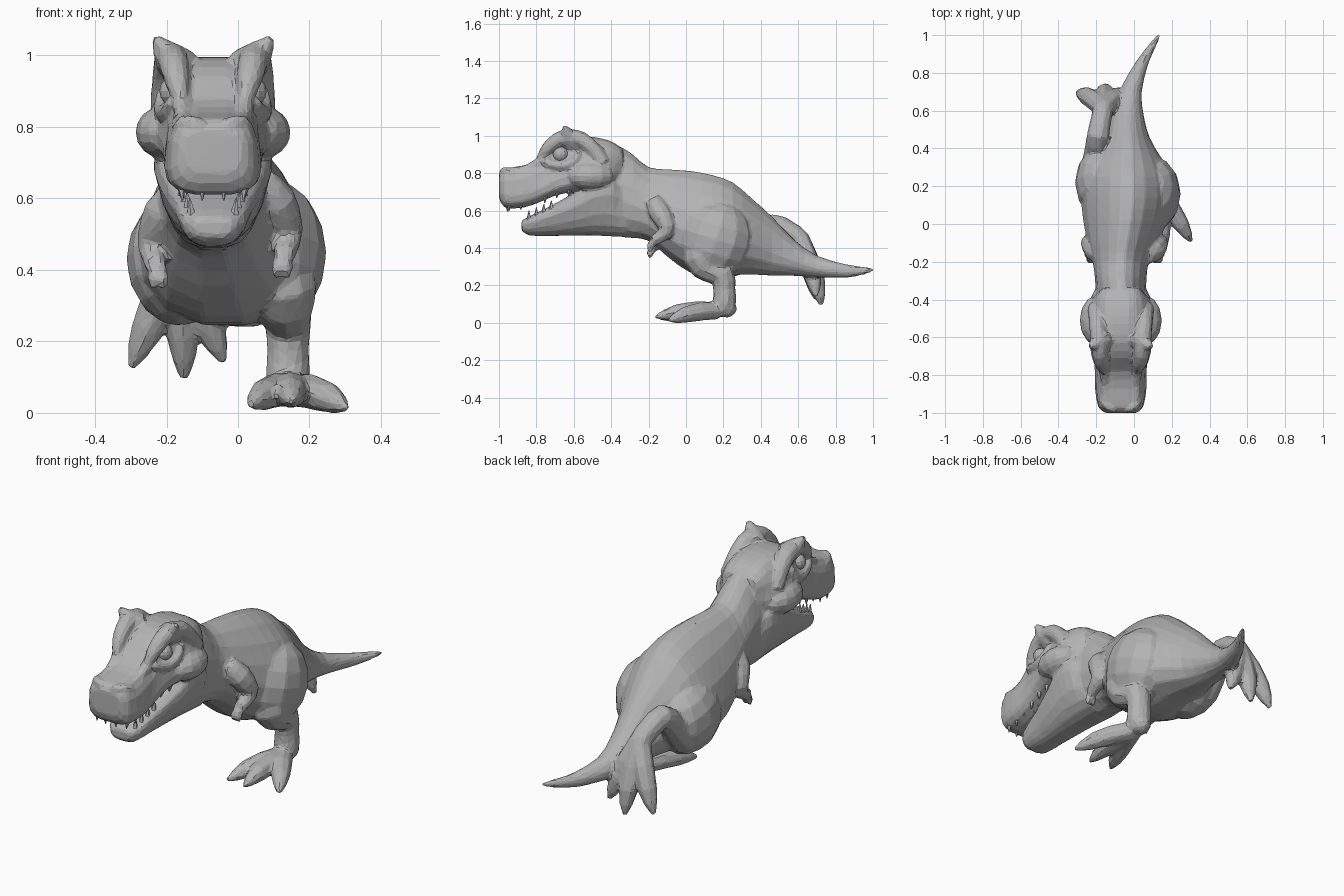
import bpy
import bmesh
from math import cos, sin, pi, copysign
from mathutils import Vector

if "Cube" in bpy.data.objects:
    bpy.data.objects.remove(bpy.data.objects["Cube"], do_unlink=True)

# One grey skin colour for everything
skin = bpy.data.materials.new("grey_skin")
skin.use_nodes = True
colour = (.45, .45, .45, 1)
skin.diffuse_color = colour
skin.node_tree.nodes["Principled BSDF"].inputs["Base Color"].default_value = colour

HEAD_X = -.07
flesh = []  # parts fused into one hide at the end


def skin_rings(name, rings):
    """Bridge equally long rings of points into a capped, flat-shaded mesh."""
    bm = bmesh.new()
    loops = [[bm.verts.new(p) for p in ring] for ring in rings]
    count = len(rings[0])
    for a, b in zip(loops, loops[1:]):
        for i in range(count):
            j = (i + 1) % count
            bm.faces.new((a[i], a[j], b[j], b[i]))
    bm.faces.new(loops[0])
    bm.faces.new(loops[-1])
    bmesh.ops.recalc_face_normals(bm, faces=bm.faces)
    mesh = bpy.data.meshes.new(name)
    bm.to_mesh(mesh)
    bm.free()
    mesh.materials.append(skin)
    obj = bpy.data.objects.new(name, mesh)
    bpy.context.collection.objects.link(obj)
    return obj


def refine(rows):
    """Insert a smooth in-between row after each row."""
    out = []
    last = len(rows) - 1
    for i in range(last):
        before, a, b, after = rows[max(i - 1, 0)], rows[i], rows[i + 1], rows[min(i + 2, last)]
        out.append(a)
        out.append(tuple((9 * (q + r) - p - s) / 16
                         for p, q, r, s in zip(before, a, b, after)))
    out.append(rows[-1])
    return out


def loft(name, rows, sides=16, power=1.0):
    """Rows along y: y, centre x, bottom z, top z, half width, narrowing to the top."""
    rings = []
    for y, x, low, high, half, taper in refine(rows):
        ring = []
        for i in range(sides):
            angle = 2 * pi * (i + .5) / sides
            c, s = cos(angle), sin(angle)
            c = copysign(abs(c) ** power, c)
            s = copysign(abs(s) ** power, s)
            ring.append((x + half * c * (1 - taper * s), y,
                         (low + high) / 2 + s * (high - low) / 2))
        rings.append(ring)
    flesh.append(skin_rings(name, rings))


def round_tube(name, path, sides):
    """Round tube through points given as x, y, z, radius."""
    points = [Vector(p[:3]) for p in path]
    rings = []
    side = None
    old = None
    for i, p in enumerate(points):
        along = (points[min(i + 1, len(points) - 1)] - points[max(i - 1, 0)]).normalized()
        if side is None:
            side = along.orthogonal().normalized()
        else:
            side = old.rotation_difference(along) @ side
        old = along
        up = along.cross(side)
        rings.append([p + path[i][3] * (cos(2 * pi * k / sides) * side
                                        + sin(2 * pi * k / sides) * up) for k in range(sides)])
    return skin_rings(name, rings)


def limb(name, path, sides=10):
    flesh.append(round_tube(name, refine(path), sides))


def toe(name, base, tip, lift, width):
    """Fleshy toe that arches by lift and ends in a claw."""
    a, b = Vector(base), Vector(tip)
    path = []
    for t, size in ((0, .95), (.35, 1), (.65, .9), (.85, .6), (1, .2)):
        p = a.lerp(b, t) + Vector(lift) * sin(pi * t)
        path.append((*p, width * size))
    flesh.append(round_tube(name, path, 8))


def tooth(name, base, tip, width):
    round_tube(name, [(*base, width), (*tip, .002)], 5)


def ball(name, place, size):
    bpy.ops.mesh.primitive_uv_sphere_add(segments=12, ring_count=8, radius=1, location=place)
    obj = bpy.context.object
    obj.name = name
    obj.scale = size
    obj.data.materials.append(skin)
    return obj


# Neck, trunk and tail
loft("body", [
    (-.48, HEAD_X, .54, .975, .12, .15),
    (-.36, HEAD_X, .46, .95, .13, .2),
    (-.28, HEAD_X, .45, .9, .135, .2),
    (-.2, HEAD_X, .435, .835, .145, .25),
    (-.1, -.06, .35, .825, .18, .3),
    (.02, -.045, .265, .817, .215, .33),
    (.14, -.035, .24, .795, .235, .33),
    (.25, -.035, .25, .755, .225, .32),
    (.35, -.035, .255, .67, .175, .25),
    (.46, -.035, .25, .57, .115, .2),
    (.58, -.035, .25, .445, .085, .15),
    (.7, -.02, .243, .36, .061, .1),
    (.85, .04, .24, .315, .037, 0),
    (.95, .1, .257, .3, .022, 0),
    (1, .13, .275, .295, .009, 0)])

# Skull with upper jaw
loft("skull", [
    (-1, HEAD_X, .67, .79, .08, 0),
    (-.97, HEAD_X, .615, .825, .118, .05),
    (-.87, HEAD_X, .615, .842, .134, .08),
    (-.78, HEAD_X, .645, .878, .132, .14),
    (-.71, HEAD_X, .675, .945, .135, .2),
    (-.63, HEAD_X, .695, .988, .145, .25),
    (-.53, HEAD_X, .715, .998, .165, .32),
    (-.45, HEAD_X, .725, .987, .165, .32),
    (-.39, HEAD_X, .74, .967, .14, .2),
    (-.34, HEAD_X, .76, .93, .1, 0)], power=.58)

# Lower jaw and throat
loft("lower_jaw", [
    (-.88, HEAD_X, .495, .545, .05, 0),
    (-.84, HEAD_X, .467, .57, .085, -.2),
    (-.72, HEAD_X, .463, .628, .104, -.3),
    (-.58, HEAD_X, .467, .71, .135, -.3),
    (-.48, HEAD_X, .465, .79, .153, -.3),
    (-.39, HEAD_X, .46, .8, .15, -.25),
    (-.32, HEAD_X, .46, .75, .12, 0)], power=.72)

# Paired head details
for s, label in ((1, "left"), (-1, "right")):
    def at(x, y, z, *radius):
        return (HEAD_X + s * x, y, z, *radius)

    limb(label + "_brow", [
        at(.09, -.78, .88, .02), at(.1, -.745, .925, .035), at(.11, -.69, .975, .042),
        at(.115, -.63, .99, .045), at(.122, -.56, .98, .045), at(.13, -.49, .92, .042),
        at(.14, -.44, .85, .038)])
    limb(label + "_brow_horn", [
        at(.09, -.6, .965, .06), at(.125, -.63, 1.0, .045), at(.163, -.65, 1.05, .012)])
    limb(label + "_lower_lid", [
        at(.115, -.76, .87, .018), at(.125, -.72, .848, .024), at(.138, -.66, .84, .026),
        at(.142, -.6, .862, .024), at(.135, -.57, .91, .018)])
    ball(label + "_eye", at(.108, -.67, .9), (.042, .042, .042))
    flesh.append(ball(label + "_cheek", at(.135, -.51, .785), (.083, .13, .075)))
    limb(label + "_nostril_rim", [
        at(.02, -.98, .79, .014), at(.045, -.98, .808, .02), at(.08, -.955, .81, .024),
        at(.1, -.92, .79, .018)])
    limb(label + "_snout_ridge", [
        at(.075, -.93, .805, .028), at(.08, -.85, .82, .026), at(.09, -.77, .87, .026)])

    # Teeth along both jaws
    for i in range(6):
        t = i / 5
        y = -.94 + .32 * t
        lip = .63 + .08 * t
        size = .035 - .012 * t + .01 * (i % 2)
        tooth(label + "_upper_tooth", at(.09 + .025 * t, y, lip + .02),
              at(.085 + .025 * t, y - .008, lip - size), .018)
        if i < 4:
            y = -.84 + .2 * t
            tooth(label + "_lower_tooth", at(.06 + .04 * t, y, .55 + .1 * t),
                  at(.065 + .04 * t, y, .6 + .09 * t), .014)
    tooth(label + "_front_tooth", at(.03, -.96, .65), at(.03, -.955, .595), .016)

# Small arms with two clawed fingers, mirrored about the chest
for s, drop, label in ((1, 0, "left"), (-1, .03, "right")):
    def arm(x, y, z, *radius):
        return (-.05 + s * x, y, z - drop, *radius)

    limb(label + "_arm", [
        arm(.11, -.17, .65, .045), arm(.155, -.14, .59, .06), arm(.187, -.1, .51, .047),
        arm(.185, -.13, .465, .035), arm(.18, -.175, .44, .03)])
    for x in (.155, .19):
        toe(label + "_finger", arm(.175, -.165, .445), arm(x, -.19, .375), (0, -.012, 0), .022)

# Broad thighs set into the hips
for place, size, label in (
        ((.1, .16, .445), (.148, .2, .205), "left"),
        ((-.165, .22, .43), (.148, .2, .185), "right")):
    thigh = ball(label + "_thigh", place, size)
    thigh.rotation_euler.x = -.3
    flesh.append(thigh)

# Planted left leg
limb("left_leg", [
    (.11, .1, .42, .115), (.13, .08, .335, .095), (.135, .13, .285, .072),
    (.14, .195, .255, .068), (.14, .205, .18, .06), (.14, .205, .11, .064),
    (.14, .18, .065, .054)])
toe("left_heel", (.14, .18, .09), (.14, .27, .065), (0, 0, 0), .055)
for tip in ((.035, -.14, .022), (.15, -.165, .03), (.305, -.095, .012)):
    toe("left_toe", (.145, .17, .066), tip, (0, 0, .015), .05)

# Trailing right leg, foot lifted behind
limb("right_leg", [
    (-.18, .22, .36, .105), (-.19, .31, .37, .09), (-.195, .4, .46, .066),
    (-.19, .47, .525, .06), (-.175, .55, .49, .055), (-.165, .605, .45, .055),
    (-.16, .625, .39, .045)])
for tip in ((-.3, .695, .125), (-.15, .725, .093), (-.04, .695, .14)):
    toe("right_toe", (-.16, .61, .45), tip, (0, .015, 0), .054)

# Fuse the fleshy parts into one faceted hide
bpy.context.view_layer.update()
bpy.ops.object.select_all(action='DESELECT')
for obj in flesh:
    obj.select_set(True)
hide = flesh[0]
bpy.context.view_layer.objects.active = hide
bpy.ops.object.join()
hide.modifiers.new("fuse", 'REMESH').voxel_size = .009
soften = hide.modifiers.new("soften", 'SMOOTH')
soften.factor = .5
soften.iterations = 5
hide.modifiers.new("facet", 'DECIMATE').ratio = .06
